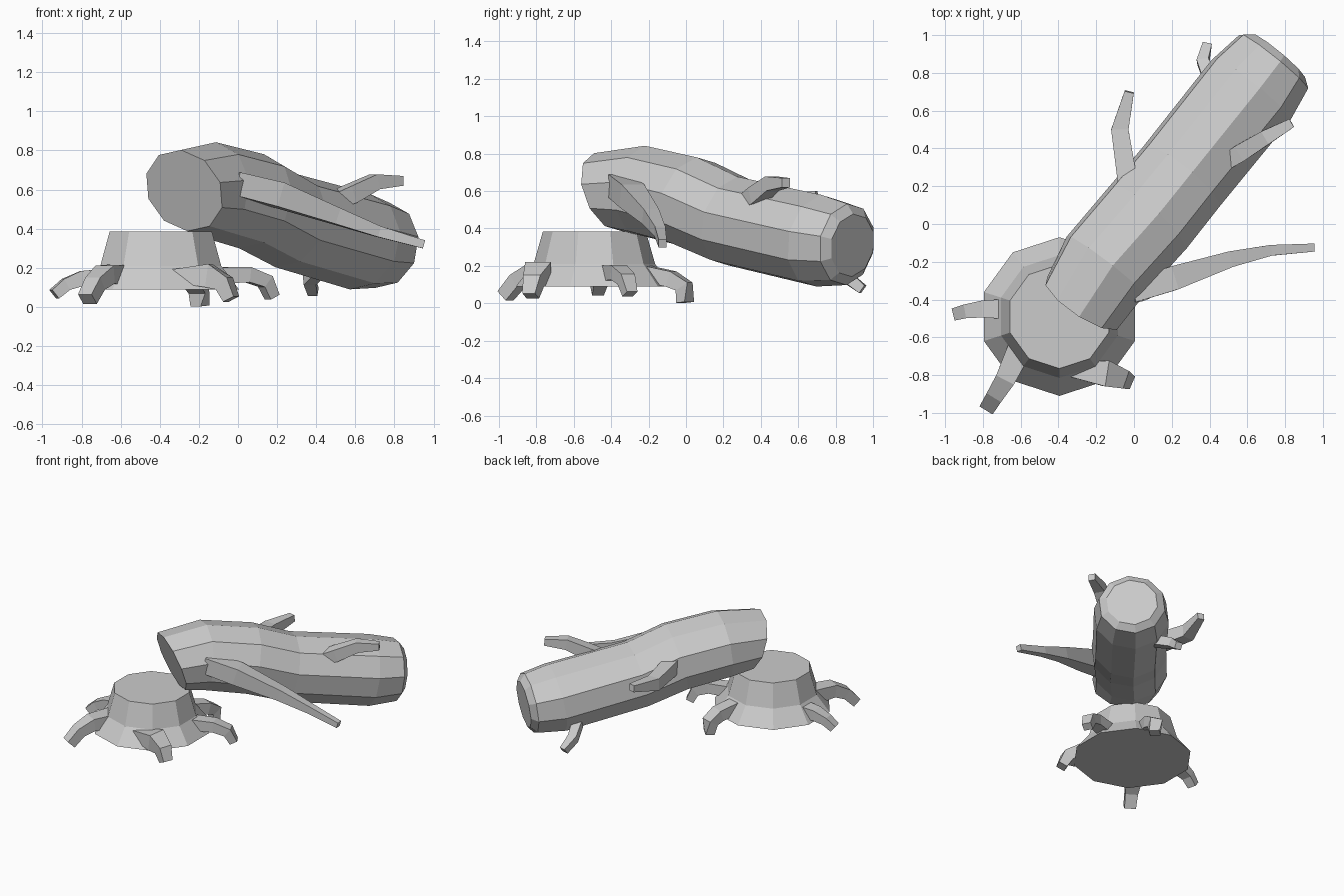
import bpy, bmesh, math
from mathutils import Vector

cube = bpy.data.objects.get("Cube")
if cube:
    bpy.data.objects.remove(cube, do_unlink=True)

wood = bpy.data.materials.new("grey_wood")
wood.use_nodes = True
wood.diffuse_color = (0.6, 0.6, 0.6, 1)
wood.node_tree.nodes["Principled BSDF"].inputs["Base Color"].default_value = (0.6, 0.6, 0.6, 1)


def loft(name, stations, sides, phase, width=1.0, side_axis=None, start_dir=None):
    """Skin rings of (x, y, z, radius) placed square to their path, with flat caps."""
    bm = bmesh.new()
    pts = [Vector(s[:3]) for s in stations]
    rings = []
    for i, s in enumerate(stations):
        tangent = (pts[min(i + 1, len(pts) - 1)] - pts[max(i - 1, 0)]).normalized()
        if i == 0 and start_dir:
            tangent = start_dir.normalized()
        side = side_axis or tangent.cross(Vector((0, 0, 1))).normalized()
        up = side.cross(tangent).normalized()
        ring = []
        for k in range(sides):
            a = phase + math.tau * k / sides
            ring.append(bm.verts.new(pts[i] + s[3] * (width * math.cos(a) * side + math.sin(a) * up)))
        rings.append(ring)
    for lo, hi in zip(rings, rings[1:]):
        for k in range(sides):
            n = (k + 1) % sides
            bm.faces.new((lo[k], lo[n], hi[n], hi[k]))
    bm.faces.new(rings[0])
    bm.faces.new(rings[-1])
    bmesh.ops.recalc_face_normals(bm, faces=bm.faces)
    mesh = bpy.data.meshes.new(name)
    bm.to_mesh(mesh)
    bm.free()
    mesh.materials.append(wood)
    obj = bpy.data.objects.new(name, mesh)
    bpy.context.collection.objects.link(obj)


# Stump with flared foot
sx, sy = -0.395, -0.49
loft("stump", [(sx, sy, 0.09, 0.42), (sx, sy, 0.21, 0.325), (sx, sy, 0.385, 0.275)],
     10, math.pi / 2, side_axis=Vector((1, 0, 0)))

# Roots: wide flat limbs that bend down to the ground
roots = {
    "root_right": [(-0.62, -0.45, 0.15, 0.07), (-0.8, -0.45, 0.145, 0.055), (-0.88, -0.46, 0.115, 0.045),
                   (-0.94, -0.475, 0.065, 0.04)],
    "root_front_right": [(-0.6, -0.65, 0.16, 0.08), (-0.68, -0.82, 0.165, 0.065), (-0.73, -0.9, 0.12, 0.055),
                         (-0.77, -0.965, 0.04, 0.05)],
    "root_front_left": [(-0.36, -0.77, 0.16, 0.04), (-0.15, -0.79, 0.16, 0.085), (-0.07, -0.815, 0.12, 0.06),
                        (-0.035, -0.83, 0.04, 0.045)],
    "root_left": [(-0.12, -0.41, 0.16, 0.06), (0.05, -0.36, 0.165, 0.055), (0.14, -0.32, 0.13, 0.05),
                  (0.175, -0.3, 0.05, 0.04)],
    "root_back": [(-0.28, -0.22, 0.16, 0.06), (-0.22, -0.08, 0.13, 0.06), (-0.2, -0.01, 0.09, 0.055),
                  (-0.195, -0.005, 0.005, 0.045)],
}
for name, path in roots.items():
    loft(name, path, 4, math.pi / 4, width=1.15)

# Fallen log leaning from the stump down to the back, with a slanted cut
loft("log", [(-0.275, -0.42, 0.595, 0.22), (-0.15, -0.22, 0.6, 0.245), (0.07, 0.03, 0.54, 0.25),
             (0.25, 0.25, 0.44, 0.245), (0.62, 0.71, 0.335, 0.25), (0.74, 0.86, 0.315, 0.22),
             (0.765, 0.89, 0.31, 0.17)],
     10, 0.2, width=1.07, start_dir=Vector((0.56, 0.83, 0.33)))

# Broken branches, thinning to their tips
branches = {
    "long_branch": [(-0.02, -0.36, 0.63, 0.085), (0.2, -0.29, 0.575, 0.09), (0.5, -0.19, 0.465, 0.06),
                    (0.72, -0.14, 0.385, 0.04), (0.95, -0.125, 0.32, 0.03)],
    "side_branch": [(-0.03, 0.2, 0.57, 0.075), (-0.075, 0.5, 0.55, 0.065), (-0.025, 0.7, 0.575, 0.035)],
    "top_branch": [(0.43, 0.29, 0.52, 0.05), (0.57, 0.38, 0.575, 0.065), (0.7, 0.46, 0.64, 0.055),
                   (0.835, 0.535, 0.645, 0.035)],
    "low_branch": [(0.42, 0.72, 0.2, 0.05), (0.365, 0.86, 0.14, 0.045), (0.385, 0.945, 0.075, 0.035)],
}
for name, path in branches.items():
    loft(name, path, 4, math.pi / 4)
